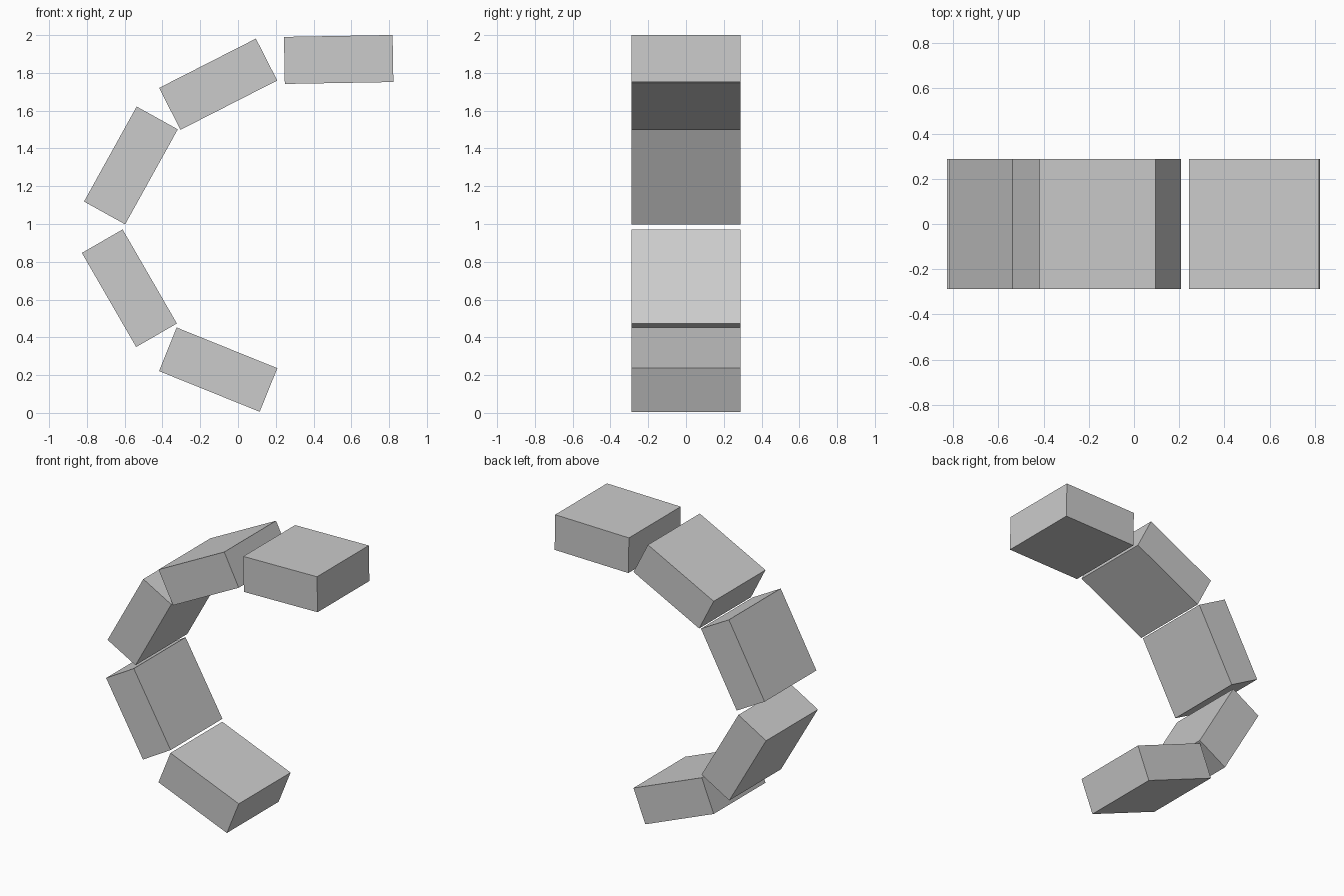
import bpy
import math

cube = bpy.data.objects.get("Cube")
if cube:
    bpy.data.objects.remove(cube, do_unlink=True)

# Single plain grey
grey = bpy.data.materials.new("light_grey")
grey.use_nodes = True
colour = (0.6, 0.6, 0.6, 1)
grey.diffuse_color = colour
grey.node_tree.nodes["Principled BSDF"].inputs["Base Color"].default_value = colour

LENGTH, DEPTH, THICKNESS = 0.575, 0.577, 0.249


def block(name, x, z, tilt):
    """A flat block tilted in the front plane; positive tilt lifts its +x end."""
    bpy.ops.mesh.primitive_cube_add(size=1, location=(x, 0, z))
    obj = bpy.context.object
    obj.name = name
    obj.scale = (LENGTH, DEPTH, THICKNESS)
    obj.rotation_euler.y = -math.radians(tilt)
    obj.data.materials.append(grey)


# Open arc of blocks, from the top end to the bottom end
block("top_block", 0.533, 1.871, 1)
block("upper_block", -0.105, 1.74, 27)
block("upper_middle_block", -0.567, 1.31, 61)
block("lower_middle_block", -0.575, 0.66, -60)
block("bottom_block", -0.105, 0.229, -22)
